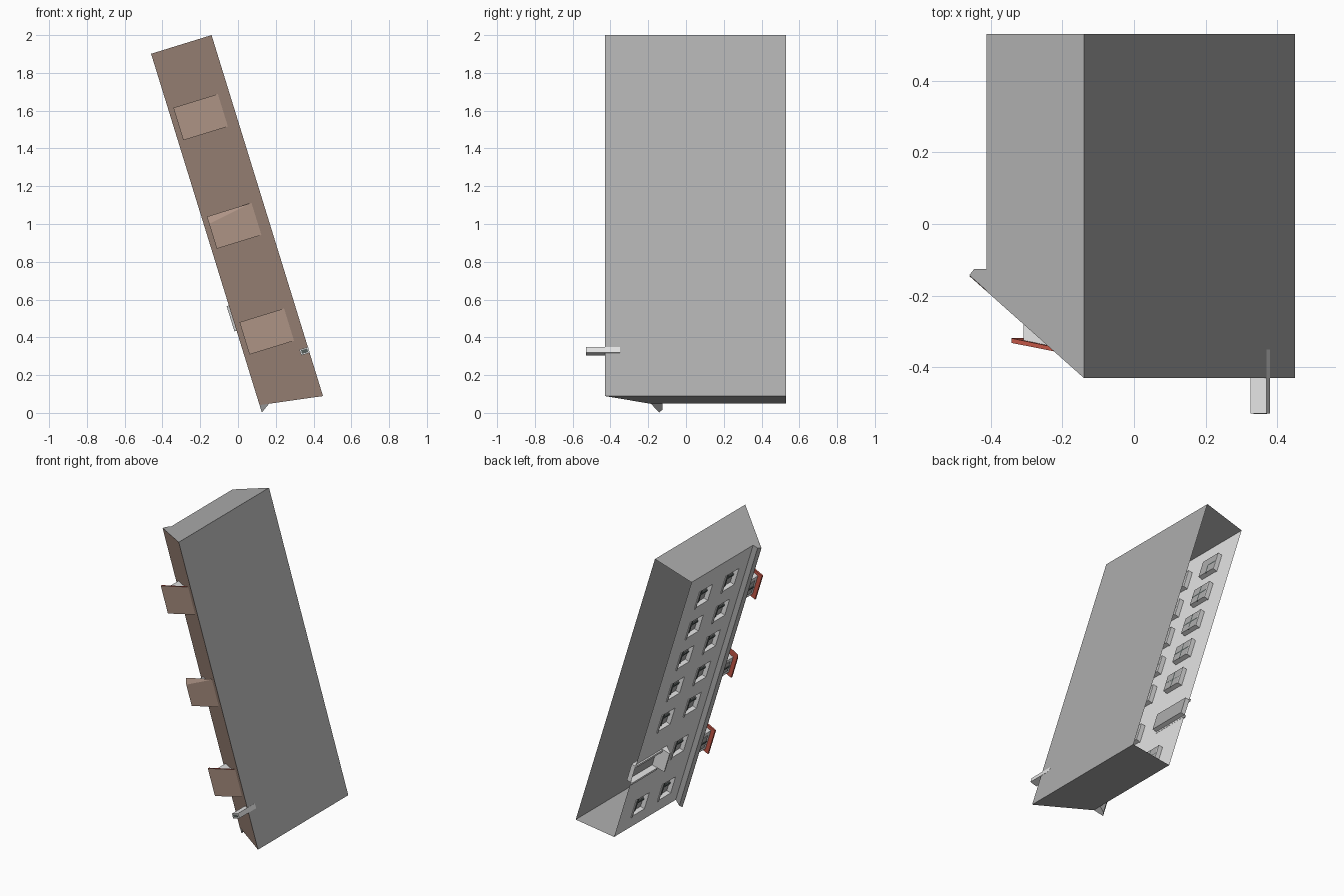
import bpy, bmesh
from mathutils import Vector

if "Cube" in bpy.data.objects:
    bpy.data.objects.remove(bpy.data.objects["Cube"])

# Local frame: a = along the terrace, d = out through the facade, h = up the building
O = Vector((-0.14, 0.53, 2.0))
U, W, H = Vector((.295, 0, -.9555)), Vector((-.9555, 0, -.295)), Vector((0, -1, 0))


def P(a, d, h):
    return O + U * a + W * d + H * h


def mat(name, c):
    m = bpy.data.materials.new(name)
    m.diffuse_color = (*c, 1)
    m.use_nodes = True
    m.node_tree.nodes["Principled BSDF"].inputs["Base Color"].default_value = m.diffuse_color
    return m


WALL = mat("wall grey", (.42, .42, .42))
LIGHT = mat("light render", (.78, .78, .78))
BROWN = mat("roof brown", (.43, .30, .24))
RED = mat("red trim", (.52, .09, .06))
SLATE = mat("dark slate", (.09, .11, .105))


def finish(bm, name, mats, top=False):
    if top:  # first material on faces that look up the building, second elsewhere
        bm.normal_update()
        for f in bm.faces:
            f.material_index = 0 if f.normal.dot(H) > .7 else 1
    me = bpy.data.meshes.new(name)
    bm.to_mesh(me)
    bm.free()
    for m in mats:
        me.materials.append(m)
    ob = bpy.data.objects.new(name, me)
    bpy.context.collection.objects.link(ob)
    return ob


def face(bm, pts, out, mi=0):
    """One face in local coordinates, turned to look along local direction out."""
    f = bm.faces.new([bm.verts.new(P(*p)) for p in pts])
    f.normal_update()
    if f.normal.dot(U * out[0] + W * out[1] + H * out[2]) < 0:
        f.normal_flip()
    f.material_index = mi


def prism(name, prof, a0, a1, mats, top=False, skew=None):
    """Extrude a (d, h) profile along a; a0 and a1 may be numbers or functions of (d, h)."""
    bm = bmesh.new()
    g = lambda v, p: v(*p) if callable(v) else v
    s = [bm.verts.new(P(g(a0, p), *p)) for p in prof]
    e = [bm.verts.new(P(g(a1, p), *p)) for p in prof]
    n = len(prof)
    bm.faces.new(s)
    bm.faces.new(e[::-1])
    for i in range(n):
        j = (i + 1) % n
        bm.faces.new((s[j], s[i], e[i], e[j]))
    bmesh.ops.recalc_face_normals(bm, faces=bm.faces[:])
    return finish(bm, name, mats, top)


def box(name, a0, a1, d0, d1, h0, h1, m):
    return prism(name, [(d0, h0), (d1, h0), (d1, h1), (d0, h1)], a0, a1, [m])


FD, EAVE, RIDGE = .285, .675, .96


def end(d):  # the far end wall is slightly skewed
    return 2 - .16 * d


def roof_h(d):
    return RIDGE - (RIDGE - EAVE) / .335 * d


# Shell: back wall and both ends, open underneath
bm = bmesh.new()
face(bm, [(0, 0, 0), (2, 0, 0), (2, 0, RIDGE), (0, 0, RIDGE)], (0, -1, 0))
for e, o in ((lambda d: 0, -1), (end, 1)):
    face(bm, [(e(0), 0, 0), (e(FD), FD, 0), (e(FD), FD, roof_h(FD)), (e(0), 0, RIDGE)], (o, 0, 0))
finish(bm, "back_and_end_walls", [WALL])

# Main roof slope
bm = bmesh.new()
face(bm, [(0, 0, RIDGE), (end(0), 0, RIDGE), (end(.335), .335, EAVE), (0, .335, EAVE)], (0, 1, 1))
finish(bm, "main_roof", [BROWN])

# Eave cornice
prism("eave_cornice", [(FD, .655), (.32, .655), (.335, .673), (FD, roof_h(FD) - .002)],
      0, lambda d, h: end(FD) + (d - FD) * .66, [WALL])

# Facade with window and door openings
cols = [.20, .435, .67, .91, 1.15, 1.475, 1.80]
rows = [.215, .495]
HW, HH = .062, .068
DOOR = 5
openings = []
for i, c in enumerate(cols):
    for j, r in enumerate(rows):
        if i == DOOR and j == 0:
            openings.append((c - HW, c + HW, 0, .27))
        else:
            openings.append((c - HW, c + HW, r - HH, r + HH))
ac = sorted({0, end(FD)} | {v for o in openings for v in o[:2]})
hc = sorted({0, roof_h(FD)} | {v for o in openings for v in o[2:]})
bm = bmesh.new()
for a0, a1 in zip(ac, ac[1:]):
    for h0, h1 in zip(hc, hc[1:]):
        ca, ch = (a0 + a1) / 2, (h0 + h1) / 2
        if not any(o[0] < ca < o[1] and o[2] < ch < o[3] for o in openings):
            face(bm, [(a0, FD, h0), (a1, FD, h0), (a1, FD, h1), (a0, FD, h1)], (0, 1, 0))
bmesh.ops.remove_doubles(bm, verts=bm.verts[:], dist=1e-5)
# Reveals and recessed panes
B = FD - .03
for a0, a1, h0, h1 in openings:
    for a, o in ((a0, 1), (a1, -1)):
        face(bm, [(a, FD, h0), (a, B, h0), (a, B, h1), (a, FD, h1)], (o, 0, 0))
    for h, o in ((h0, 1), (h1, -1)):
        face(bm, [(a0, FD, h), (a0, B, h), (a1, B, h), (a1, FD, h)], (0, 0, o))
    face(bm, [(a0, B, h0), (a1, B, h0), (a1, B, h1), (a0, B, h1)], (0, 1, 0), 1)
finish(bm, "facade", [LIGHT, WALL])

# Glazing bars and sills
for a0, a1, h0, h1 in openings:
    c = (a0 + a1) / 2
    if h0 == 0:
        continue
    m = (h0 + h1) / 2
    box("window_mullion", c - .006, c + .006, B, B + .008, h0, h1, SLATE)
    box("window_transom", a0, a1, B, B + .007, m - .005, m + .005, SLATE)
    box("window_sill", a0 - .005, a1 + .005, B, FD + .006, h0 - .006, h0 + .004, LIGHT)

# Entrance: canopy wedge and door jambs
dc = cols[DOOR]
prism("door_canopy", [(FD, .27), (.347, .27), (.347, .28), (FD, .325)], dc - .08, dc + .06, [LIGHT])
for s in (-1, 1):
    x = dc + s * (HW + .006)
    box("door_jamb", x - .008, x + .008, FD - .001, FD + .01, 0, .27, LIGHT)

# Three dormers
for a0, a1, shift in ((.308, .488, 0), (.911, 1.089, .04), (1.496, 1.675, 0)):
    start = lambda d, h: a0 + (shift if d > .2 and h > .855 else 0)
    prism("dormer_roof", [(.06, .909), (.307, .862), (.307, .849), (.075, .895)],
          start, a1, [BROWN, RED], top=True)
    prism("dormer_body", [(.277, .715), (.277, .856), (.08, .893), (.08, .86)],
          a0 + .02 + shift * .5, a1 - .02, [LIGHT])
    box("dormer_window", a0 + .045 + shift * .4, a1 - .045, .27, .281, .752, .83, WALL)
    m = (a0 + a1 + shift * .4) / 2
    box("dormer_mullion", m - .005, m + .005, .28, .285, .752, .83, SLATE)

# Chimney with dark flue opening
box("chimney", 1.728, 1.76, -.001, .047, .88, 1.059, LIGHT)
box("chimney_flue", 1.734, 1.754, .006, .04, 1.055, 1.06, SLATE)
